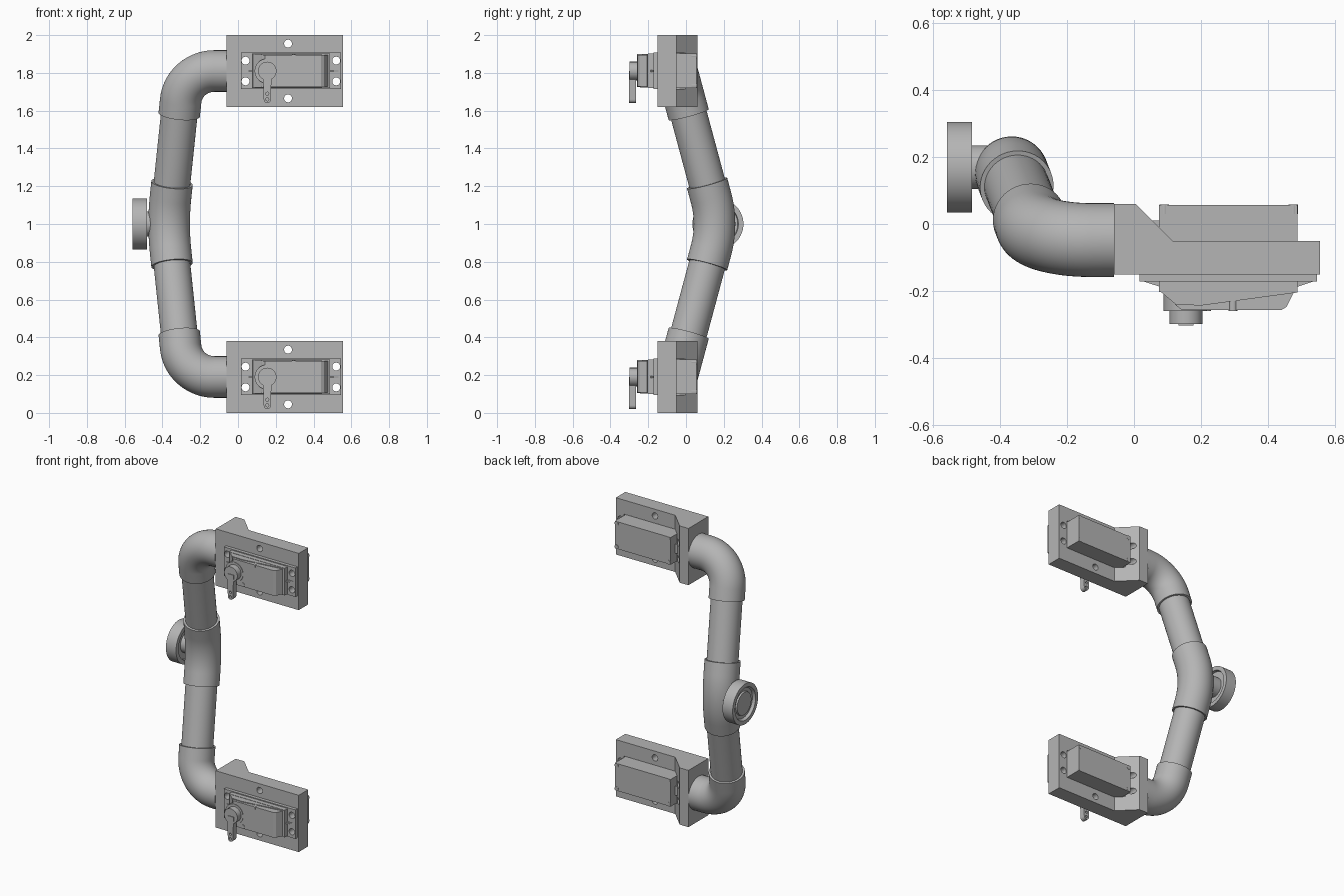
import bpy, bmesh, math
from mathutils import Vector, Matrix

if "Cube" in bpy.data.objects:
    bpy.data.objects.remove(bpy.data.objects["Cube"])

grey = bpy.data.materials.new("plain grey")
grey.use_nodes = True
COLOUR = (0.46, 0.46, 0.46, 1)
grey.diffuse_color = COLOUR
grey.node_tree.nodes["Principled BSDF"].inputs["Base Color"].default_value = COLOUR


def finish(name, bm, smooth=False):
    bmesh.ops.recalc_face_normals(bm, faces=bm.faces)
    mesh = bpy.data.meshes.new(name)
    bm.to_mesh(mesh)
    bm.free()
    mesh.materials.append(grey)
    ob = bpy.data.objects.new(name, mesh)
    bpy.context.collection.objects.link(ob)
    if smooth:
        bpy.ops.object.select_all(action='DESELECT')
        ob.select_set(True)
        bpy.context.view_layer.objects.active = ob
        bpy.ops.object.shade_smooth_by_angle(angle=math.radians(35))
    return ob


def add_prism(bm, points, direction):
    """Extrude a planar outline along a vector."""
    face = bm.faces.new([bm.verts.new(p) for p in points])
    other = bm.faces.new([bm.verts.new(Vector(p) + Vector(direction)) for p in reversed(points)])
    a, b = list(face.verts), list(reversed(other.verts))
    for i in range(len(a)):
        j = (i + 1) % len(a)
        bm.faces.new((a[j], a[i], b[i], b[j]))


def add_box(bm, x, y, z):
    add_prism(bm, [(x[0], y[0], z[0]), (x[1], y[0], z[0]), (x[1], y[1], z[0]), (x[0], y[1], z[0])],
              (0, 0, z[1] - z[0]))


def add_rod(bm, x, z, r, y0, y1, n=24):
    """Cylinder along y."""
    ring = [(x + r * math.cos(2 * math.pi * i / n), y0, z + r * math.sin(2 * math.pi * i / n)) for i in range(n)]
    add_prism(bm, ring, (0, y1 - y0, 0))


def cut(ob, bm):
    cutter = finish("cutter", bm)
    cutter.hide_render = True
    mod = ob.modifiers.new("cut", 'BOOLEAN')
    mod.operation, mod.object, mod.solver = 'DIFFERENCE', cutter, 'EXACT'
    bpy.context.view_layer.objects.active = ob
    bpy.ops.object.modifier_apply(modifier=mod.name)
    bpy.data.objects.remove(cutter)


def drill(ob, holes, r):
    """Cut round holes along y, one at a time."""
    for x, z in holes:
        bm = bmesh.new()
        add_rod(bm, x, z, r, -0.4, 0.2)
        cut(ob, bm)


def fillet(a, corner, b, radius, steps):
    """Points of an arc rounding the corner between a and b."""
    u, v = (a - corner).normalized(), (b - corner).normalized()
    half = u.angle(v) / 2
    centre = corner + (u + v).normalized() * radius / math.sin(half)
    start = corner + u * radius / math.tan(half) - centre
    axis = u.cross(v)
    sweep = math.pi - 2 * half
    return [centre + Matrix.Rotation(-sweep * i / steps, 3, axis) @ start for i in range(steps + 1)]


def pipe(name, path, r, n=48):
    bm = bmesh.new()
    rings, side = [], None
    for i, p in enumerate(path):
        t = (path[min(i + 1, len(path) - 1)] - path[max(i - 1, 0)]).normalized()
        side = t.orthogonal() if side is None else side
        side = (side - t * side.dot(t)).normalized()
        up = t.cross(side)
        rings.append([bm.verts.new(p + r * (side * math.cos(2 * math.pi * k / n) + up * math.sin(2 * math.pi * k / n)))
                      for k in range(n)])
    for a, b in zip(rings, rings[1:]):
        for k in range(n):
            bm.faces.new((a[k], a[(k + 1) % n], b[(k + 1) % n], b[k]))
    bm.faces.new(rings[0])
    bm.faces.new(rings[-1])
    return finish(name, bm, True)


# Handle: elbows, straight tubes and the bent middle sleeve
MID = 1.0
apex = Vector((-0.372, 0.17, MID))
R_SLEEVE, R_TUBE = 0.11, 0.097
ends = {}
for label, s in (("upper", 1), ("lower", -1)):
    mount = Vector((-0.06, -0.048, MID + s * 0.81))
    corner = Vector((-0.287, -0.048, MID + s * 0.81))
    along = (apex - corner).normalized()
    pipe(label + "_elbow", [mount] + fillet(mount, corner, apex, 0.18, 20) + [corner + along * 0.24], R_SLEEVE)
    pipe(label + "_tube", [corner + along * 0.2, apex - along * 0.18], R_TUBE)
    ends[s] = apex - along * 0.225
pipe("middle_sleeve", [ends[1]] + fillet(ends[1], apex, ends[-1], 0.5, 14) + [ends[-1]], R_SLEEVE)

# Side knob: turned profile of (x, radius) about an x axis, recessed on both sides
profile = [(-0.40, 0), (-0.40, 0.065), (-0.5, 0.065), (-0.5, 0.105), (-0.483, 0.108), (-0.483, 0.135),
           (-0.558, 0.135), (-0.558, 0.108), (-0.54, 0.1), (-0.54, 0.078), (-0.55, 0.075), (-0.55, 0)]
bm = bmesh.new()
verts = [bm.verts.new((x, 0.169 + r, MID)) for x, r in profile]
edges = [bm.edges.new(pair) for pair in zip(verts, verts[1:])]
bmesh.ops.spin(bm, geom=verts + edges, cent=(0, 0.169, MID), axis=(1, 0, 0), angle=2 * math.pi, steps=56,
               use_merge=True)
bmesh.ops.remove_doubles(bm, verts=bm.verts, dist=0.0005)
finish("side_knob", bm, True)

for label, z in (("upper", 1.81), ("lower", 0.19)):
    flange_holes = [(x, z + dz) for x in (0.04, 0.52) for dz in (-0.055, 0.055)]

    # Mounting bracket with servo pocket and screw holes
    bm = bmesh.new()
    outline = [(-0.06, -0.15), (0.555, -0.15), (0.555, -0.05), (0.115, -0.05), (0.005, 0.06), (-0.06, 0.06)]
    add_prism(bm, [(x, y, z - 0.19) for x, y in outline], (0, 0, 0.38))
    bracket = finish(label + "_bracket", bm)
    bm = bmesh.new()
    add_box(bm, (0.067, 0.494), (-0.4, 0.2), (z - 0.094, z + 0.096))
    cut(bracket, bm)
    drill(bracket, flange_holes + [(0.265, z - 0.145), (0.265, z + 0.145)], 0.021)

    # Servo flange with its stiffening ribs
    bm = bmesh.new()
    add_box(bm, (0.017, 0.545), (-0.172, -0.149), (z - 0.096, z + 0.098))
    flange = finish(label + "_servo_flange", bm)
    drill(flange, flange_holes, 0.021)
    bm = bmesh.new()
    for outer, inner in ((0.025, 0.08), (0.538, 0.485)):
        add_prism(bm, [(outer, -0.17, z - 0.005), (inner, -0.17, z - 0.005), (inner, -0.188, z - 0.005)], (0, 0, 0.01))
    finish(label + "_flange_ribs", bm)

    # Servo body: case, sloped cover and raised gear housing
    bm = bmesh.new()
    add_box(bm, (0.074, 0.488), (-0.202, 0.056), (z - 0.09, z + 0.092))
    finish(label + "_servo_case", bm)
    bm = bmesh.new()
    cover = [(0.077, -0.2), (0.125, -0.24), (0.2, -0.243), (0.488, -0.204), (0.488, -0.2)]
    add_prism(bm, [(x, y, z - 0.088) for x, y in cover], (0, 0, 0.178))
    finish(label + "_servo_cover", bm)
    bm = bmesh.new()
    housing = [(0.1, -0.2), (0.125, -0.243), (0.143, -0.256), (0.44, -0.256), (0.455, -0.247), (0.478, -0.2)]
    add_prism(bm, [(x, y, z - 0.083) for x, y in housing], (0, 0, 0.168))
    finish(label + "_gear_housing", bm)

    # Case screws on both faces, and the cable grommet
    bm = bmesh.new()
    for x, dz in ((0.295, 0.075), (0.215, -0.07)):
        add_rod(bm, x, z + dz, 0.014, -0.259, -0.2, 16)
    for x in (0.09, 0.475):
        for dz in (-0.077, 0.079):
            add_rod(bm, x, z + dz, 0.014, 0.03, 0.058, 16)
    finish(label + "_case_screws", bm, True)
    bm = bmesh.new()
    add_box(bm, (0.055, 0.08), (-0.03, 0.01), (z - 0.03, z + 0.03))
    finish(label + "_cable_grommet", bm)

    # Output horn with a downward arm
    bm = bmesh.new()
    add_rod(bm, 0.153, z, 0.065, -0.259, -0.2, 40)
    add_rod(bm, 0.155, z, 0.049, -0.298, -0.25, 40)
    finish(label + "_horn_hub", bm, True)
    bm = bmesh.new()
    tip = [(0.155 + 0.019 * math.cos(a), z - 0.15 + 0.019 * math.sin(a))
           for a in [math.pi + math.pi * i / 10 for i in range(11)]]
    add_prism(bm, [(x, -0.302, az) for x, az in [(0.132, z)] + tip + [(0.178, z)]], (0, 0.036, 0))
    arm = finish(label + "_horn_arm", bm)
    drill(arm, [(0.155, z - 0.15), (0.155, z - 0.12)], 0.008)
